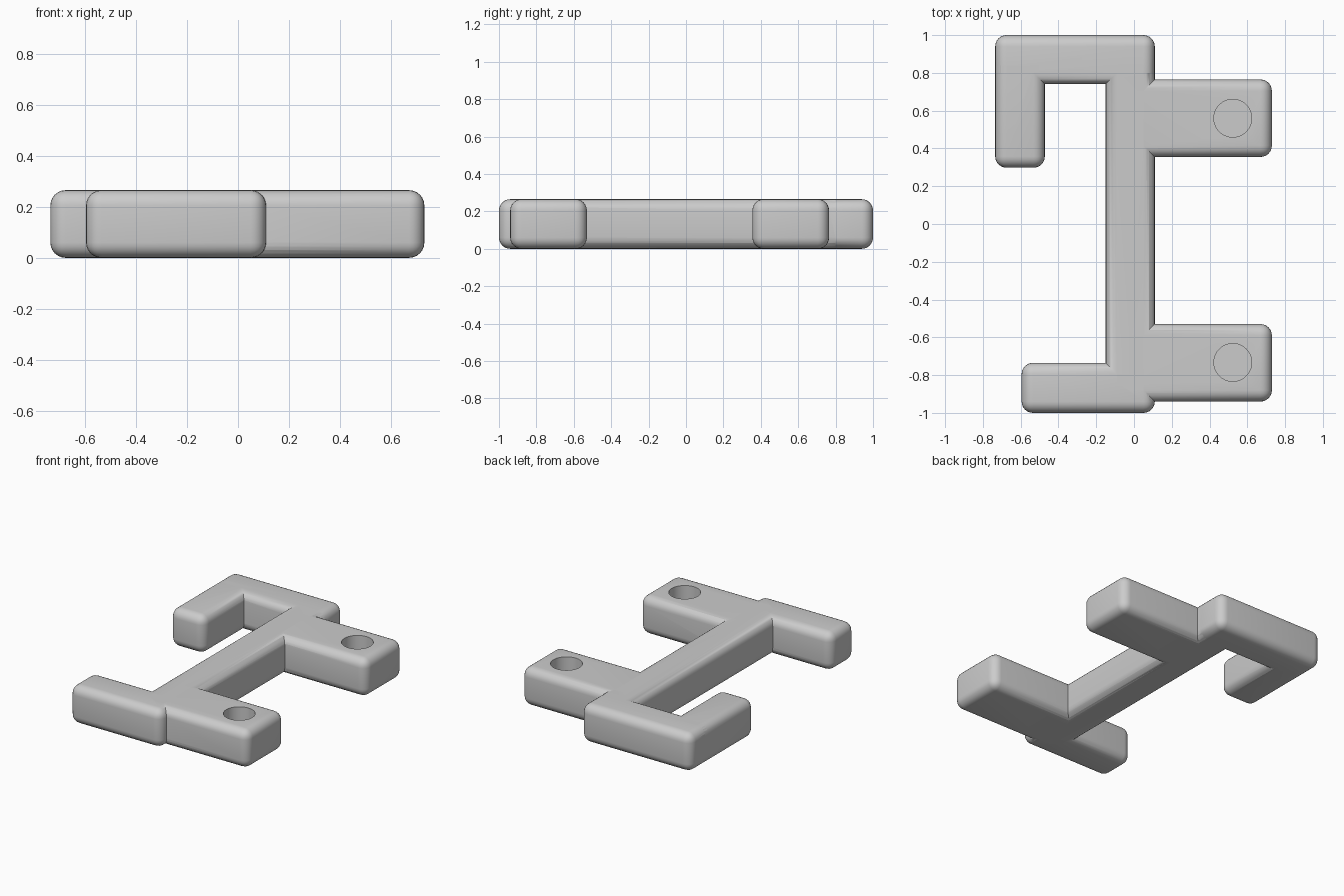
import bpy
import bmesh
from mathutils import Matrix, Vector

default = bpy.data.objects.get("Cube")
if default:
    bpy.data.objects.remove(default)

HEIGHT = 0.265
ROUND = 0.06

grey = bpy.data.materials.new("plain grey")
grey.use_nodes = True
grey.diffuse_color = (0.6, 0.6, 0.6, 1)
grey.node_tree.nodes["Principled BSDF"].inputs["Base Color"].default_value = (0.6, 0.6, 0.6, 1)


def add_object(name, bm):
    mesh = bpy.data.meshes.new(name)
    bm.to_mesh(mesh)
    bm.free()
    obj = bpy.data.objects.new(name, mesh)
    mesh.materials.append(grey)
    bpy.context.collection.objects.link(obj)
    return obj


def rounded_bar(name, x0, x1, y0, y1):
    """Box with every edge rounded over."""
    bm = bmesh.new()
    centre = Vector(((x0 + x1) / 2, (y0 + y1) / 2, HEIGHT / 2))
    size = Matrix.Diagonal((x1 - x0, y1 - y0, HEIGHT, 1))
    bmesh.ops.create_cube(bm, size=1, matrix=Matrix.Translation(centre) @ size)
    bmesh.ops.bevel(bm, geom=bm.edges[:], offset=ROUND, segments=6,
                    profile=0.5, affect='EDGES')
    return add_object(name, bm)


def hole_cutter(name, x, y, radius, depth):
    bm = bmesh.new()
    bmesh.ops.create_cone(bm, cap_ends=True, segments=64, radius1=radius,
                          radius2=radius, depth=depth * 2,
                          matrix=Matrix.Translation((x, y, HEIGHT)))
    return add_object(name, bm)


def combine(target, tool, operation):
    mod = target.modifiers.new(tool.name, 'BOOLEAN')
    mod.operation = operation
    mod.solver = 'EXACT'
    mod.object = tool
    bpy.context.view_layer.objects.active = target
    bpy.ops.object.modifier_apply(modifier=mod.name)
    bpy.data.objects.remove(tool)


# Spine, with the bars that branch off it
frame = rounded_bar("bracket_frame", -0.15, 0.11, -0.9, 0.9)
bars = [
    rounded_bar("back_arm", -0.735, 0.11, 0.74, 1.0),
    rounded_bar("hook_tip", -0.735, -0.472, 0.298, 0.9),
    rounded_bar("front_arm", -0.595, 0.11, -1.0, -0.735),
    rounded_bar("back_lug", -0.08, 0.73, 0.355, 0.765),
    rounded_bar("front_lug", -0.08, 0.73, -0.94, -0.53),
]
for bar in bars:
    combine(frame, bar, 'UNION')

# Blind round holes in the two lugs
for name, y in (("back_hole", 0.56), ("front_hole", -0.733)):
    combine(frame, hole_cutter(name, 0.523, y, 0.1, 0.2), 'DIFFERENCE')

bpy.ops.object.select_all(action='DESELECT')
frame.select_set(True)
bpy.context.view_layer.objects.active = frame
bpy.ops.object.shade_smooth_by_angle(angle=0.6)
